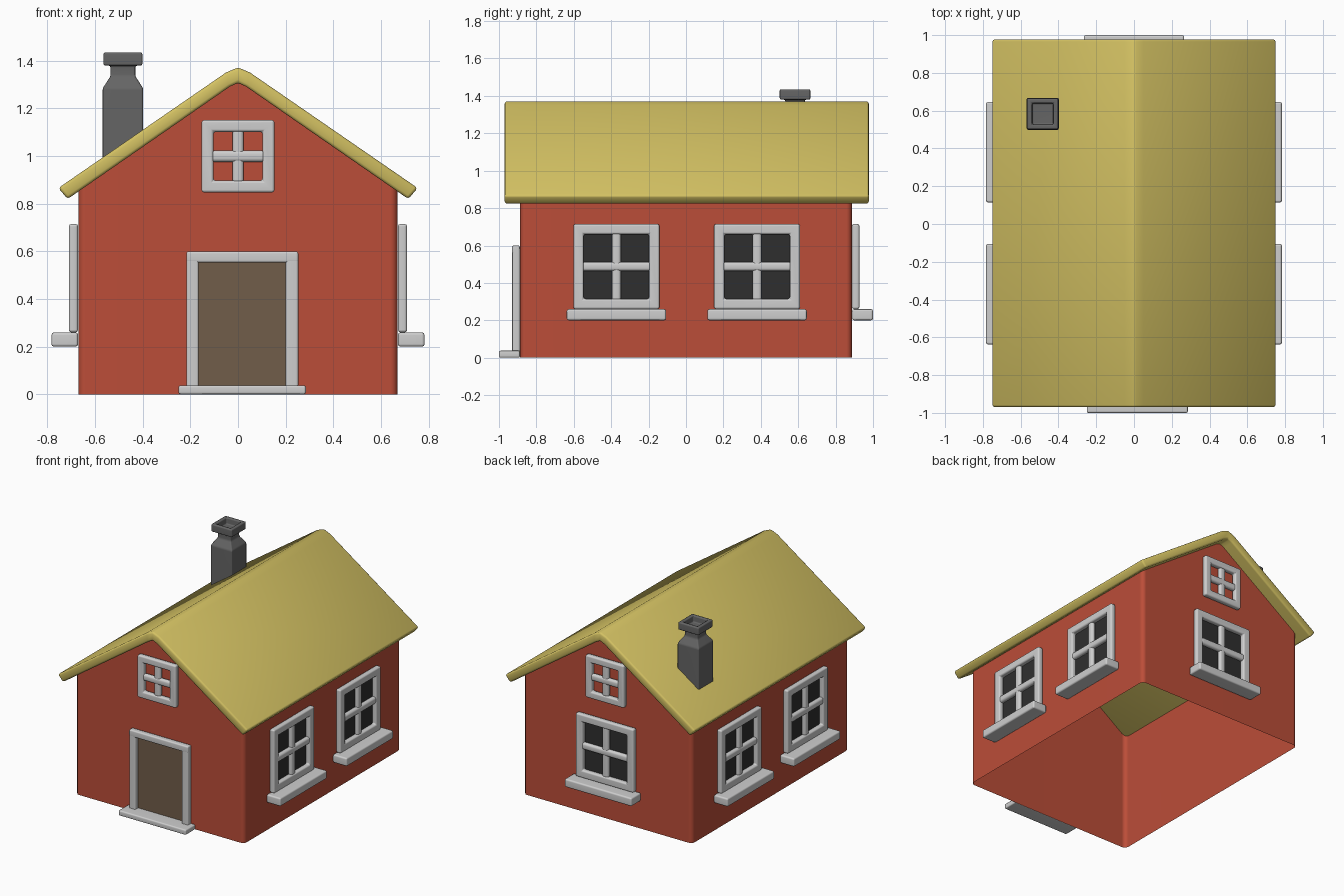
import bpy, bmesh, math
from mathutils import Matrix

if "Cube" in bpy.data.objects:
    bpy.data.objects.remove(bpy.data.objects["Cube"])


def material(name, rgb):
    m = bpy.data.materials.new(name)
    m.diffuse_color = (*rgb, 1)
    m.use_nodes = True
    m.node_tree.nodes["Principled BSDF"].inputs["Base Color"].default_value = m.diffuse_color
    return m


RED = material("red wall", (0.50, 0.075, 0.04))
YELLOW = material("yellow roof", (0.66, 0.54, 0.125))
WHITE = material("white trim", (0.62, 0.62, 0.62))
DARK = material("dark glass", (0.028, 0.028, 0.028))
BROWN = material("brown door", (0.165, 0.11, 0.067))
GREY = material("grey chimney", (0.13, 0.13, 0.13))

WX, WY = 0.67, 0.887          # half width and half length of the walls
SLOPE = 0.694                 # roof pitch


def finish(name, bm, mat, bevel=0.0, turn=0, weighted=True, segs=2):
    """Bevel the sharp edges, turn about z, smooth and link."""
    bmesh.ops.recalc_face_normals(bm, faces=bm.faces)
    if bevel:
        sharp = [e for e in bm.edges if len(e.link_faces) == 2
                 and e.calc_face_angle() > math.radians(30)]
        bmesh.ops.bevel(bm, geom=sharp, offset=bevel, segments=segs,
                        profile=0.5, affect='EDGES', clamp_overlap=True)
    bm.transform(Matrix.Rotation(math.radians(turn), 4, 'Z'))
    me = bpy.data.meshes.new(name)
    bm.to_mesh(me)
    bm.free()
    me.materials.append(mat)
    ob = bpy.data.objects.new(name, me)
    bpy.context.collection.objects.link(ob)
    bpy.ops.object.select_all(action='DESELECT')
    ob.select_set(True)
    bpy.context.view_layer.objects.active = ob
    bpy.ops.object.shade_smooth_by_angle(angle=math.radians(50))
    if weighted:
        mod = ob.modifiers.new("even shading", 'WEIGHTED_NORMAL')
        mod.keep_sharp = True
    return ob


def box(name, u, z, d, mat, bevel=0.0, turn=0):
    """Box on a wall: u across, z up, d outward distance from the centre."""
    bm = bmesh.new()
    bmesh.ops.create_cube(bm, size=1)
    for v in bm.verts:
        v.co = (u[v.co.x > 0], -d[v.co.y < 0], z[v.co.z > 0])
    return finish(name, bm, mat, bevel, turn)


def frame(name, u, z, d, border, turn=0):
    """Rectangular frame with an opening."""
    bm = bmesh.new()
    rings = []
    for b, depth in ((0, d[0]), (0, d[1]), (border, d[1]), (border, d[0])):
        rings.append([bm.verts.new((x, -depth, h)) for x, h in (
            (u[0] + b, z[0] + b), (u[1] - b, z[0] + b),
            (u[1] - b, z[1] - b), (u[0] + b, z[1] - b))])
    for k in range(4):
        a, c = rings[k], rings[(k + 1) % 4]
        for i in range(4):
            j = (i + 1) % 4
            bm.faces.new((a[i], a[j], c[j], c[i]))
    return finish(name, bm, WHITE, 0.011, turn)


def window(name, cu, half, z, wall, turn, border, glass=True):
    d0 = wall + 0.001
    frame(name + "_frame", (cu - half, cu + half), z, (d0, wall + 0.04), border, turn)
    inner, zc, bar = half - border + 0.01, (z[0] + z[1]) / 2, 0.024
    box(name + "_upright_bar", (cu - bar, cu + bar),
        (z[0] + border - 0.01, z[1] - border + 0.01), (d0, wall + 0.034), WHITE, 0.014, turn)
    box(name + "_cross_bar", (cu - inner, cu + inner),
        (zc - bar, zc + bar), (d0, wall + 0.037), WHITE, 0.014, turn)
    if glass:
        g = half - border + 0.005
        box(name + "_glass", (cu - g, cu + g),
            (z[0] + border - 0.005, z[1] - border + 0.005), (d0, wall + 0.006), DARK, 0, turn)
        box(name + "_sill", (cu - 0.266, cu + 0.266), (0.2, 0.26),
            (d0, wall + 0.113), WHITE, 0.011, turn)


# walls: open shell without floor or ceiling
bm = bmesh.new()
eave = 1.32 - SLOPE * WX
outline = [(-WX, 0), (WX, 0), (WX, eave), (0, 1.32), (-WX, eave)]
f, b = [[bm.verts.new((x, y, z)) for x, z in outline] for y in (-WY, WY)]
bm.faces.new(f)
bm.faces.new(b[::-1])
bm.faces.new((f[1], b[1], b[2], f[2]))
bm.faces.new((f[0], f[4], b[4], b[0]))
walls = finish("walls", bm, RED, 0.03, segs=3)

# roof: bent slab with a rounded ridge
half = [(0.05, 1.351), (0.754, 0.866), (0.715, 0.82), (0.035, 1.291)]
profile = [(0, 1.372)] + half + [(0, 1.308)] + [(-x, z) for x, z in half[::-1]]
bm = bmesh.new()
f, b = [[bm.verts.new((x, y, z)) for x, z in profile] for y in (-0.97, 0.978)]
n = len(profile)
for i in range(n):
    j = (i + 1) % n
    bm.faces.new((f[i], f[j], b[j], b[i]))
for ring in (f, b):           # end faces as quads on each side of the ridge
    for q in ((0, 1, 4, 5), (1, 2, 3, 4), (0, 5, 6, 9), (9, 6, 7, 8)):
        bm.faces.new([ring[k] for k in q])
finish("roof", bm, YELLOW, 0.012, weighted=False)

# chimney: stacked square sections, foot cut along the roof slope
bm = bmesh.new()
cx, cy = -0.483, 0.583
sections = [(0.085, None), (0.085, 1.285), (0.052, 1.335), (0.052, 1.38),
            (0.082, 1.38), (0.082, 1.435), (0.056, 1.435), (0.056, 1.39)]
prev = None
for r, z in sections:
    ring = []
    for sx, sy in ((-1, -1), (1, -1), (1, 1), (-1, 1)):
        x = cx + sx * r
        h = 1.365 + SLOPE * x if z is None else z
        ring.append(bm.verts.new((x, cy + sy * r, h)))
    if prev:
        for i in range(4):
            j = (i + 1) % 4
            bm.faces.new((prev[i], prev[j], ring[j], ring[i]))
    prev = ring
bm.faces.new(prev)
finish("chimney", bm, GREY, 0.008)

# large windows: two on each side, one at the back
for side, turn in (("right", 90), ("left", -90)):
    for end, y in (("front", -0.372), ("back", 0.38)):
        window(f"{side}_{end}_window", y if turn > 0 else -y, 0.23,
               (0.26, 0.715), WX, turn, 0.055)
window("back_window", 0.0, 0.23, (0.26, 0.715), WY, 180, 0.055)

# small gable windows without glass
for end, turn in (("front", 0), ("back", 180)):
    window(f"{end}_gable_window", 0.0, 0.153, (0.847, 1.152), WY, turn, 0.05, glass=False)

# door with posts, lintel and step
D0 = WY + 0.001
box("door_panel", (-0.17, 0.205), (0.03, 0.56), (D0, WY + 0.007), BROWN)
box("door_left_post", (-0.217, -0.165), (0.03, 0.59), (D0, WY + 0.042), WHITE, 0.009)
box("door_right_post", (0.2, 0.253), (0.03, 0.59), (D0, WY + 0.042), WHITE, 0.009)
box("door_lintel", (-0.217, 0.253), (0.553, 0.6), (D0, WY + 0.043), WHITE, 0.009)
box("door_step", (-0.25, 0.285), (0, 0.038), (D0, 1.0), WHITE, 0.009)
